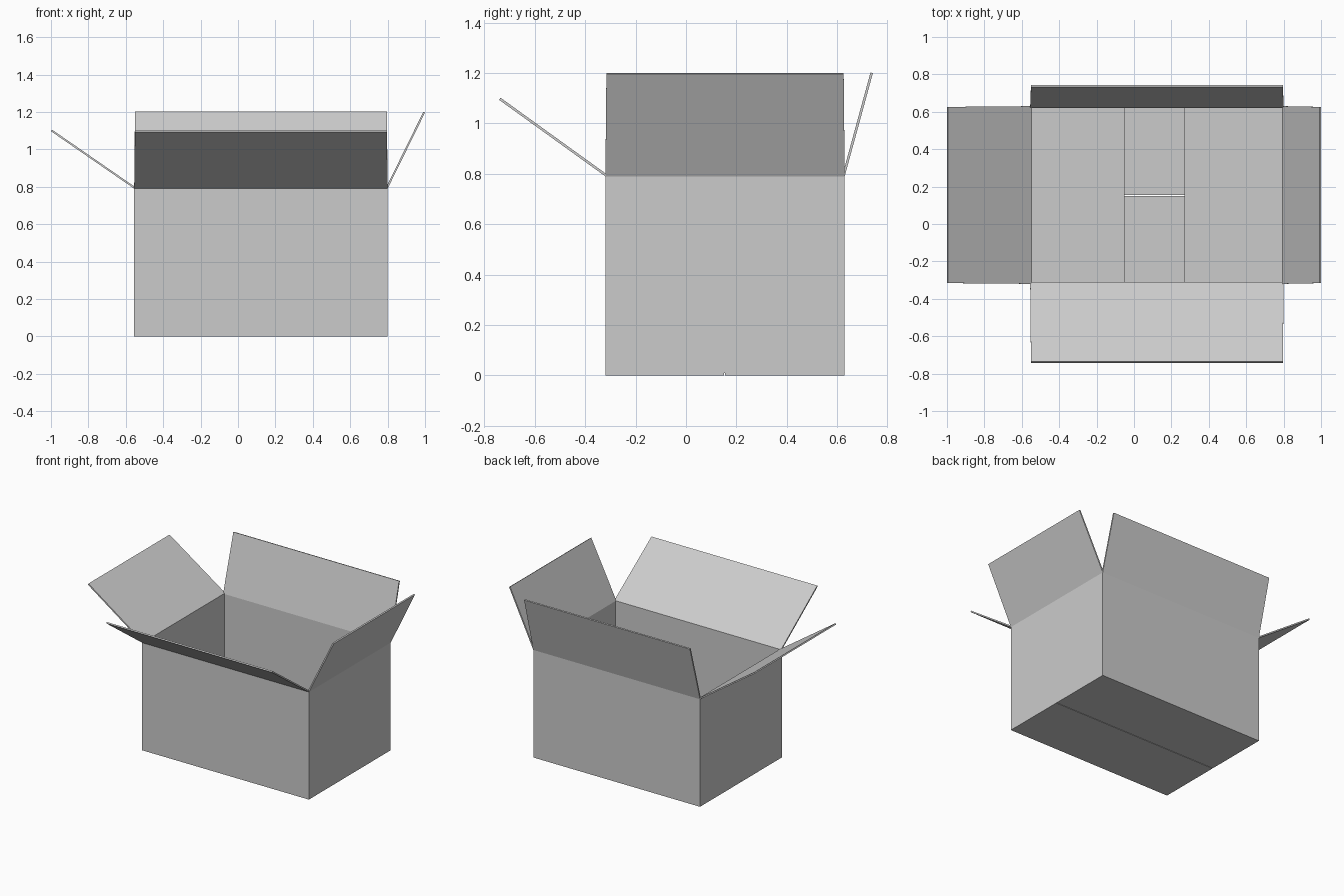
import bpy
from mathutils import Vector

if "Cube" in bpy.data.objects:
    bpy.data.objects.remove(bpy.data.objects["Cube"])

T = 0.01                                  # cardboard thickness
X0, X1, Y0, Y1 = -0.555, 0.80, -0.32, 0.63
TOP = 0.79


def make_object(name, verts, faces):
    mesh = bpy.data.meshes.new(name)
    mesh.from_pydata(verts, [], faces)
    mesh.update()
    obj = bpy.data.objects.new(name, mesh)
    bpy.context.collection.objects.link(obj)
    # consistent outward normals
    import bmesh
    bm = bmesh.new()
    bm.from_mesh(mesh)
    bmesh.ops.recalc_face_normals(bm, faces=bm.faces)
    bm.to_mesh(mesh)
    bm.free()
    return obj


def slab(name, x0, x1, y0, y1, z0, z1):
    verts = [(x, y, z) for z in (z0, z1)
             for x, y in ((x0, y0), (x1, y0), (x1, y1), (x0, y1))]
    faces = [(3, 2, 1, 0), (4, 5, 6, 7)]
    faces += [(i, (i + 1) % 4, (i + 1) % 4 + 4, i + 4) for i in range(4)]
    return make_object(name, verts, faces)


def flap(name, axis, hinge, tip, tip_z, side0, side1):
    """Sheet leaning outward from the wall top; axis is 'x' or 'y'."""
    out = 1 if tip > hinge else -1
    run = Vector((abs(tip - hinge), tip_z - TOP))
    d = run.normalized()
    n = Vector((-d.y, d.x)) * T           # towards the inside of the box
    inner_tip = run + n
    inner_hinge = n + d * ((-T - n.x) / d.x)
    profile = [Vector((0, 0)), run, inner_tip]
    if inner_hinge.y > 0:
        profile.append(inner_hinge)
    else:                                 # steep flap meets the wall top
        profile.append(n - d * (n.y / d.y))
    profile.append(Vector((-T, 0)))
    verts = []
    for s, sign in ((side0, 1), (side1, -1)):
        for i, p in enumerate(profile):
            side = s + (sign * 0.004 if i in (1, 2) else 0)  # tiny end taper
            a, z = hinge + out * p.x, TOP + p.y
            verts.append((a, side, z) if axis == 'x' else (side, a, z))
    k = len(profile)
    faces = [tuple(range(k)), tuple(range(2 * k - 1, k - 1, -1))]
    faces += [(i, (i + 1) % k, (i + 1) % k + k, i + k) for i in range(k)]
    return make_object(name, verts, faces)


# Four walls as one hollow ring
verts = []
for inset, z in ((0, T), (0, TOP), (T, TOP), (T, T)):
    verts += [(X0 + inset, Y0 + inset, z), (X1 - inset, Y0 + inset, z),
              (X1 - inset, Y1 - inset, z), (X0 + inset, Y1 - inset, z)]
faces = []
for r in range(4):
    a, b = r * 4, (r + 1) % 4 * 4
    faces += [(a + i, a + (i + 1) % 4, b + (i + 1) % 4, b + i) for i in range(4)]
make_object("walls", verts, faces)

# Bottom: outer pair meeting in the middle, shorter inner pair above
slab("bottom_flap_front", X0, X1, Y0, 0.15, 0, T)
slab("bottom_flap_back", X0, X1, 0.154, Y1, 0, T)
slab("bottom_flap_left", X0 + T, -0.05, Y0 + T, Y1 - T, T, 2 * T)
slab("bottom_flap_right", 0.27, X1 - T, Y0 + T, Y1 - T, T, 2 * T)

# Open top flaps
flap("top_flap_left", 'x', X0, -1.0, 1.097, Y0, Y1)
flap("top_flap_right", 'x', X1, 1.0, 1.197, Y0, Y1)
flap("top_flap_front", 'y', Y0, -0.742, 1.094, X0, X1)
flap("top_flap_back", 'y', Y1, 0.742, 1.2, X0, X1)
